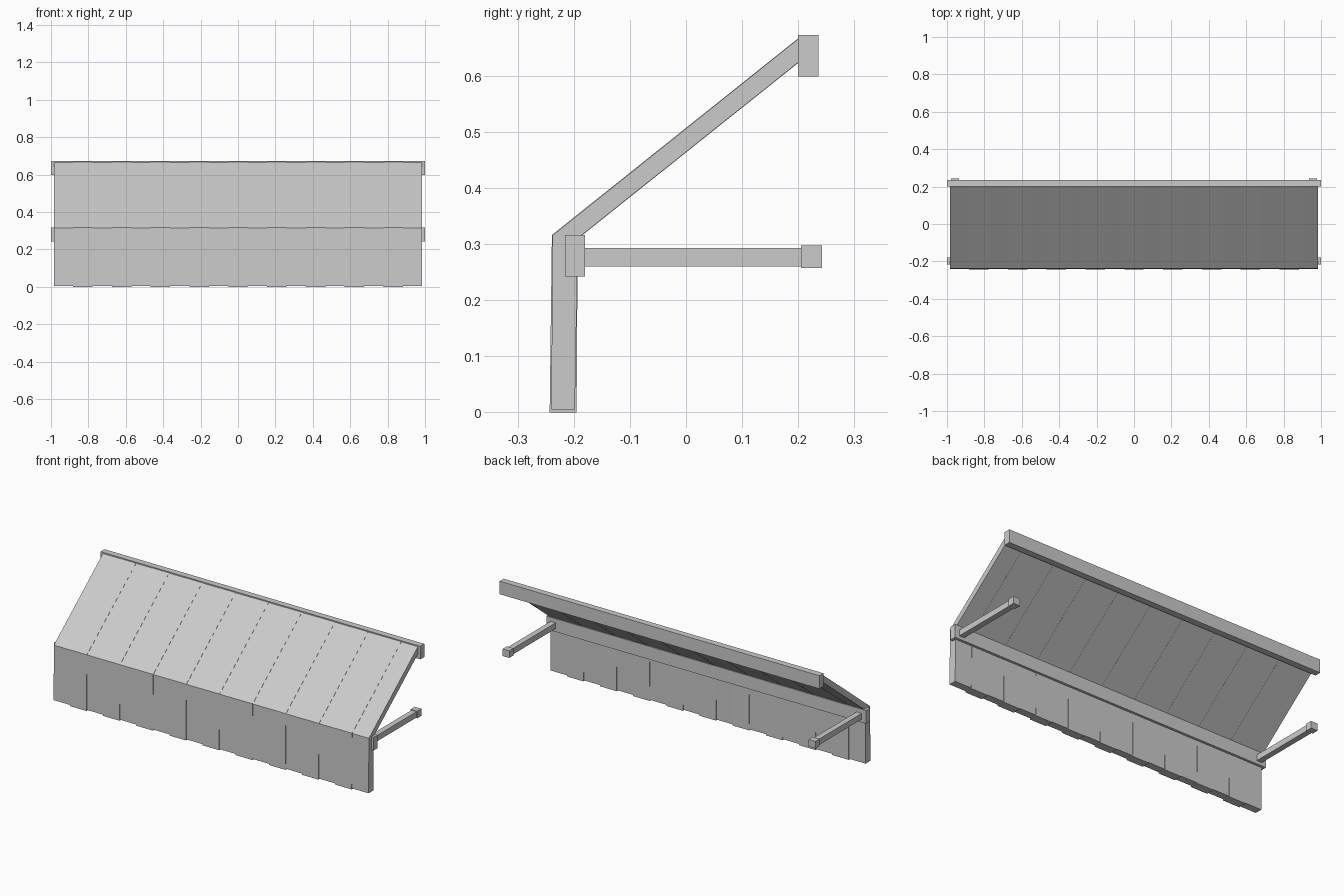
import bpy

if "Cube" in bpy.data.objects:
    bpy.data.objects.remove(bpy.data.objects["Cube"])


def mesh_object(name, verts, faces):
    mesh = bpy.data.meshes.new(name)
    mesh.from_pydata(verts, [], faces)
    obj = bpy.data.objects.new(name, mesh)
    bpy.context.collection.objects.link(obj)
    return obj


def box(name, x, y, z):
    verts = [(a, b, c) for a in x for b in y for c in z]
    faces = [(0, 1, 3, 2), (4, 6, 7, 5), (0, 4, 5, 1),
             (2, 3, 7, 6), (0, 2, 6, 4), (1, 5, 7, 3)]
    return mesh_object(name, verts, faces)


def canopy_strip(name, x0, x1, profile):
    # bent cloth cross-section extruded along x
    n = len(profile)
    verts = [(x, y, z) for x in (x0, x1) for y, z in profile]
    faces = [(i, i + n, (i + 1) % n + n, (i + 1) % n) for i in range(n)]
    # end caps: valance quad and roof quad
    faces += [(0, 1, 4, 5), (1, 2, 3, 4)]
    faces += [(n + 5, n + 4, n + 1, n), (n + 4, n + 3, n + 2, n + 1)]
    return mesh_object(name, verts, faces)


# Striped canopy: alternate strips sit slightly proud and hang lower
flat = [(-0.240, 0.005), (-0.238, 0.315), (0.202, 0.667),
        (0.202, 0.625), (-0.193, 0.310), (-0.198, 0.005)]
proud = [(-0.243, 0.0), (-0.239, 0.316), (0.202, 0.668),
         (0.202, 0.624), (-0.193, 0.309), (-0.195, 0.0)]
count, half = 19, 0.985
width = 2 * half / count
for i in range(count):
    x0 = -half + i * width
    canopy_strip(f"canopy_strip_{i + 1}", x0, x0 + width,
                 proud if i % 2 else flat)

# Wall rail and front rail
box("wall_rail", (-1, 1), (0.200, 0.236), (0.598, 0.672))
box("front_rail", (-1, 1), (-0.216, -0.180), (0.242, 0.316))

# Support arms with wall brackets
for side, s in (("left", -1), ("right", 1)):
    cx = s * 0.957
    box(f"{side}_arm", (cx - 0.016, cx + 0.016), (-0.19, 0.21), (0.260, 0.293))
    box(f"{side}_arm_bracket", (cx - 0.021, cx + 0.021), (0.205, 0.242), (0.257, 0.297))
